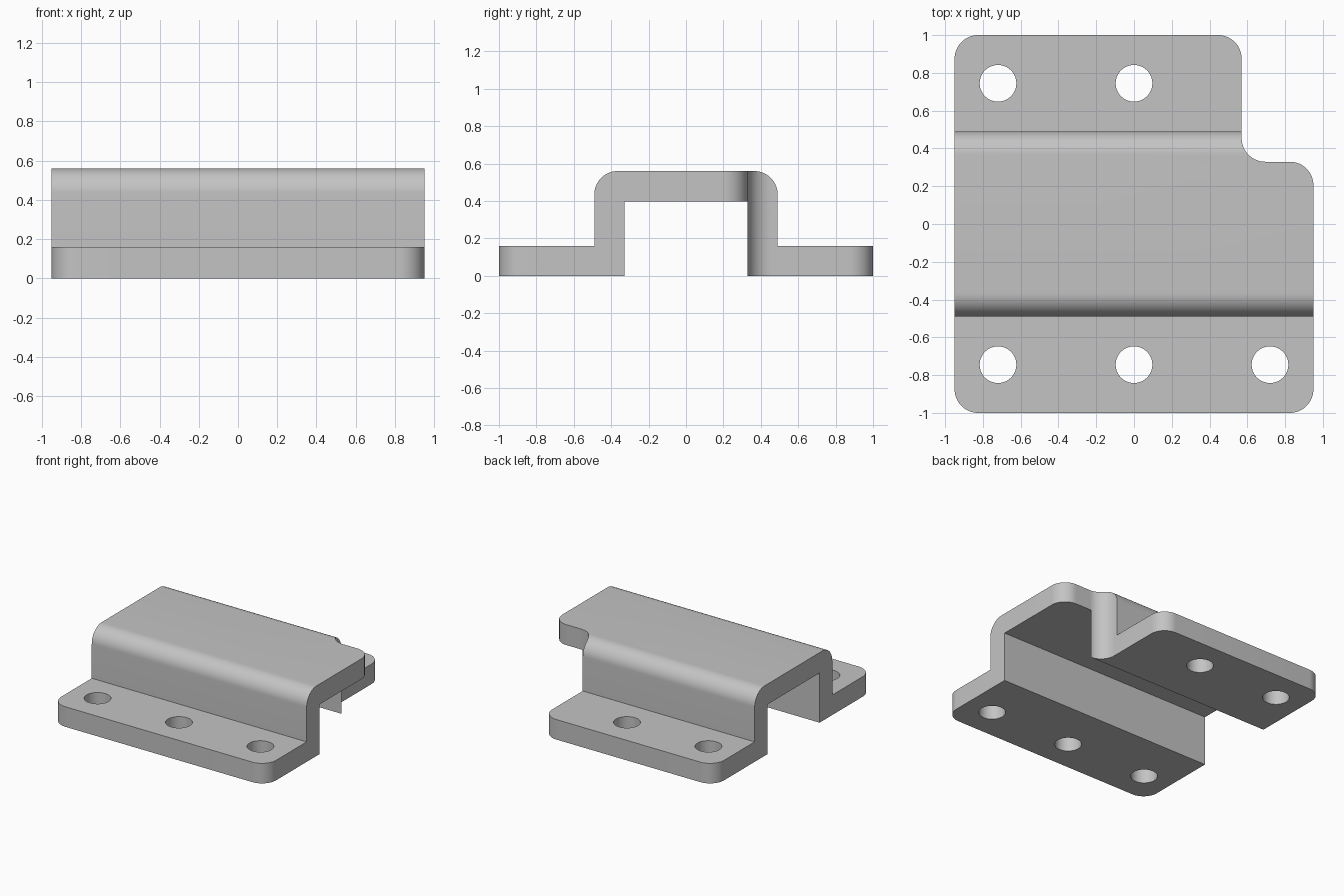
import bpy
import bmesh
import math
from mathutils import Vector

cube = bpy.data.objects.get("Cube")
if cube:
    bpy.data.objects.remove(cube, do_unlink=True)

HALF_X, HALF_Y = 0.95, 1.0
THICK, HEIGHT = 0.16, 0.56
OUTER, INNER = 0.49, 0.33
NOTCH_X, NOTCH_Y = 0.57, 0.3295
RADIUS = 0.125
HOLE_R, HOLE_X, HOLE_Y = 0.097, 0.72, 0.745

steel = bpy.data.materials.new("light grey steel")
steel.use_nodes = True
colour = (0.55, 0.55, 0.55, 1)
steel.diffuse_color = colour
steel.node_tree.nodes["Principled BSDF"].inputs["Base Color"].default_value = colour


def fillet(corners, steps=16):
    """Turn (a, b, radius) corners into an outline with tangent arcs."""
    outline = []
    for i, (a, b, r) in enumerate(corners):
        p = Vector((a, b))
        if r == 0:
            outline.append(p)
            continue
        d0 = (Vector(corners[i - 1][:2]) - p).normalized()
        d1 = (Vector(corners[(i + 1) % len(corners)][:2]) - p).normalized()
        centre = p + (d0 + d1) * r  # all corners are right angles
        for s in range(steps + 1):
            t = s / steps * math.pi / 2
            outline.append(centre - d1 * r * math.cos(t) - d0 * r * math.sin(t))
    return outline


def prism(name, outline, to_3d, depth):
    """Extrude a closed outline along a depth vector."""
    bm = bmesh.new()
    face = bm.faces.new([bm.verts.new(to_3d(p)) for p in outline])
    ext = bmesh.ops.extrude_face_region(bm, geom=[face], use_keep_orig=True)
    moved = [v for v in ext["geom"] if isinstance(v, bmesh.types.BMVert)]
    bmesh.ops.translate(bm, verts=moved, vec=depth)
    bmesh.ops.recalc_face_normals(bm, faces=bm.faces)
    mesh = bpy.data.meshes.new(name)
    bm.to_mesh(mesh)
    bm.free()
    mesh.materials.append(steel)
    obj = bpy.data.objects.new(name, mesh)
    bpy.context.collection.objects.link(obj)
    return obj


def boolean(target, cutter, operation):
    """Apply a boolean and discard the cutter."""
    mod = target.modifiers.new("cut", 'BOOLEAN')
    mod.operation = operation
    mod.solver = 'EXACT'
    mod.object = cutter
    bpy.context.view_layer.objects.active = target
    bpy.ops.object.modifier_apply(modifier=mod.name)
    bpy.data.objects.remove(cutter, do_unlink=True)


# Hat-shaped section, mirrored front to back; overshoots the plan trim
far = HALF_Y + 0.1
half = [(far, 0, 0), (far, THICK, 0), (OUTER, THICK, 0), (OUTER, HEIGHT, RADIUS)]
inside = [(INNER, HEIGHT - THICK - 0.003, 0), (INNER, 0, 0)]
section = (half + [(-y, z, r) for y, z, r in reversed(half)]
           + [(-y, z, r) for y, z, r in reversed(inside)] + inside)
bracket = prism("bracket", fillet(section),
                lambda p: (-HALF_X - 0.1, p.x, p.y), (2 * HALF_X + 0.2, 0, 0))

# Plan outline with rounded corners and the notch at the back left
plan = [(-HALF_X, -HALF_Y, RADIUS), (HALF_X, -HALF_Y, RADIUS),
        (HALF_X, NOTCH_Y, RADIUS), (NOTCH_X, NOTCH_Y, RADIUS),
        (NOTCH_X, HALF_Y, RADIUS), (-HALF_X, HALF_Y, RADIUS)]
trim = prism("plan_trim", fillet(plan), lambda p: (p.x, p.y, -0.2), (0, 0, 1))
boolean(bracket, trim, 'INTERSECT')

# Bolt holes: three in the front flange, two in the back flange
circle = [Vector((math.cos(a), math.sin(a))) * HOLE_R
          for a in (math.tau * i / 48 for i in range(48))]
for x, y in [(-HOLE_X, -HOLE_Y), (0, -HOLE_Y), (HOLE_X, -HOLE_Y),
             (-HOLE_X, HOLE_Y), (0, HOLE_Y)]:
    drill = prism("drill", circle,
                  lambda p: (p.x + x, p.y + y, -0.1), (0, 0, 0.5))
    boolean(bracket, drill, 'DIFFERENCE')

# Smooth bends and holes, crisp edges
bpy.ops.object.select_all(action='DESELECT')
bracket.select_set(True)
bpy.context.view_layer.objects.active = bracket
bpy.ops.object.shade_smooth_by_angle(angle=math.radians(30))
